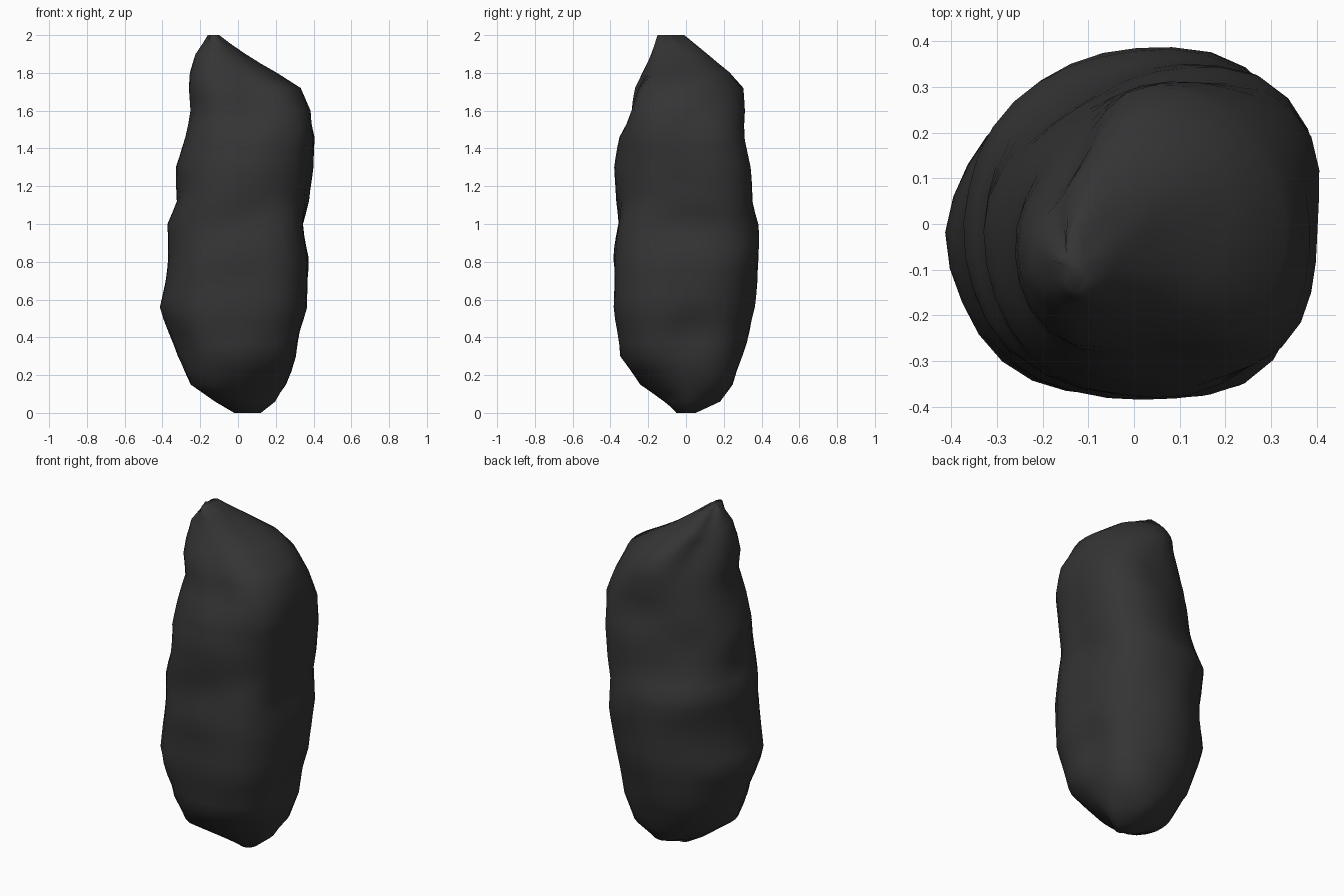
import bpy, bmesh, math
from mathutils import Vector, noise

if "Cube" in bpy.data.objects:
    bpy.data.objects.remove(bpy.data.objects["Cube"])

# Each row: height, then extent of the rock in 8 compass directions
# (+x, +x+y, +y, -x+y, -x, -x-y, -y, +x-y)
ROWS = [
    (0.00, .12, .10, .05, .00, .02, .00, .05, .10),
    (0.06, .20, .19, .18, .11, .12, .13, .11, .13),
    (0.15, .255, .28, .24, .21, .24, .28, .235, .22),
    (0.30, .315, .33, .30, .30, .32, .36, .345, .35),
    (0.56, .365, .38, .365, .36, .41, .41, .375, .42),
    (0.82, .37, .42, .385, .355, .37, .40, .385, .425),
    (1.00, .335, .415, .38, .375, .375, .385, .365, .41),
    (1.12, .365, .425, .35, .34, .325, .375, .37, .40),
    (1.30, .385, .435, .335, .30, .33, .36, .375, .41),
    (1.46, .405, .42, .31, .27, .28, .33, .35, .415),
    (1.60, .385, .375, .315, .24, .255, .29, .28, .395),
    (1.72, .325, .31, .30, .20, .26, .295, .25, .33),
    (1.80, .20, .24, .23, .17, .25, .28, .22, .20),
    (1.90, .03, .07, .11, .15, .22, .25, .18, .09),
    (2.00, -.10, -.13, -.01, .06, .16, .17, .15, .00),
]
# Shallow scoops: position, radius, depth
DENTS = [
    (Vector((.36, .06, .43)), .20, .04),
    (Vector((-.13, .31, 1.17)), .26, .025),
    (Vector((.05, -.37, 1.05)), .16, .015),
    (Vector((-.30, -.22, .36)), .13, .02),
]
SEGS = 32


def spline(p0, p1, p2, p3, t):
    return p1 + .5 * t * (p2 - p0 + t * (2*p0 - 5*p1 + 4*p2 - p3 + t * (3*(p1 - p2) + p3 - p0)))


def ring(z, h):
    """Rounded cross-section reaching the 8 extents."""
    dirs = [Vector((math.cos(i * math.pi / 4), math.sin(i * math.pi / 4), 0)) for i in range(8)]
    c = sum((d * e for d, e in zip(dirs, h)), Vector()) / 4
    r = [e - c.dot(d) for d, e in zip(dirs, h)]
    pts = []
    for k in range(SEGS):
        f = k * 8 / SEGS
        i = int(f)
        rad = spline(r[i - 1], r[i], r[(i + 1) % 8], r[(i + 2) % 8], f - i)
        a = k * 2 * math.pi / SEGS
        u = Vector((math.cos(a), math.sin(a), 0))
        p = c + u * rad + Vector((0, 0, z))
        # Scoops and gentle lumps
        for q, size, depth in DENTS:
            t = (p - q).length / size
            if t < 1:
                p -= u * depth * (1 - t * t) ** 2
        p += u * .012 * noise.noise(p * 5) * min(1, rad / .3)
        pts.append(p)
    return pts


bm = bmesh.new()
rings = []
for a, b in zip(ROWS, ROWS[1:]):
    n = max(1, round((b[0] - a[0]) / .06))
    for j in range(n):
        v = [x + (y - x) * j / n for x, y in zip(a, b)]
        rings.append([bm.verts.new(p) for p in ring(v[0], v[1:])])
rings.append([bm.verts.new(p) for p in ring(ROWS[-1][0], ROWS[-1][1:])])

# Side skin
for lo, hi in zip(rings, rings[1:]):
    for k in range(SEGS):
        m = (k + 1) % SEGS
        bm.faces.new((lo[k], lo[m], hi[m], hi[k]))
# End caps
bm.faces.new(rings[0][::-1])
bm.faces.new(rings[-1])
bmesh.ops.recalc_face_normals(bm, faces=bm.faces)
for f in bm.faces:
    f.smooth = True

mesh = bpy.data.meshes.new("standing_rock")
bm.to_mesh(mesh)
bm.free()
rock = bpy.data.objects.new("standing_rock", mesh)
bpy.context.collection.objects.link(rock)

# Dark stone
mat = bpy.data.materials.new("dark_stone")
mat.diffuse_color = (.035, .035, .035, 1)
mat.use_nodes = True
mat.node_tree.nodes["Principled BSDF"].inputs["Base Color"].default_value = mat.diffuse_color
mesh.materials.append(mat)
